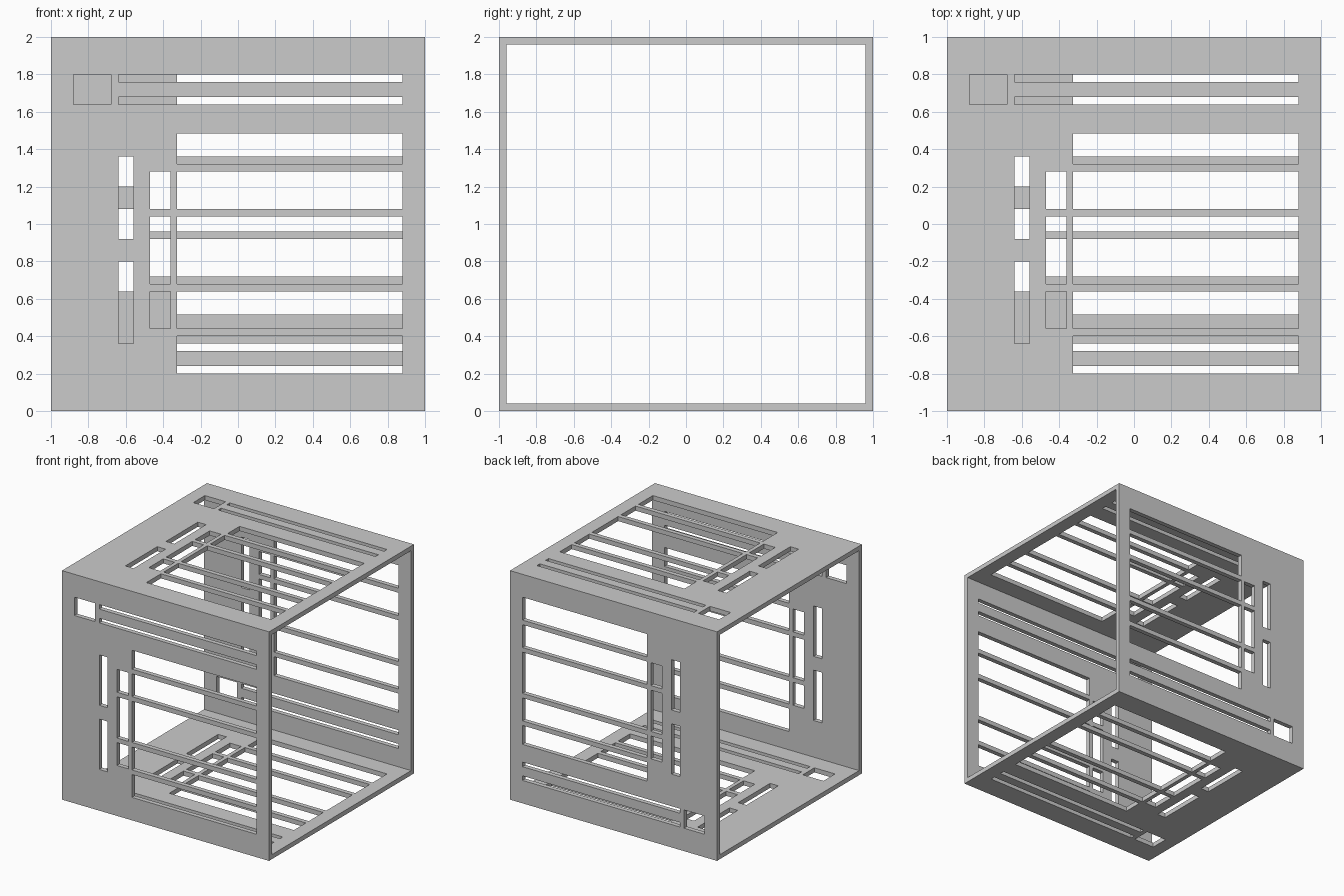
import bpy, bmesh
from math import pi
from mathutils import Matrix

if "Cube" in bpy.data.objects:
    bpy.data.objects.remove(bpy.data.objects["Cube"])

T = 0.04  # wall thickness

# Openings in one wall: (x0, x1, height0, height1), heights 0..2
openings = [
    (-0.88, -0.68, 1.64, 1.80),                                   # square window
    (-0.64, 0.88, 1.76, 1.80), (-0.64, 0.88, 1.64, 1.68),         # long slits
    (-0.64, -0.56, 0.92, 1.36), (-0.64, -0.56, 0.36, 0.80),       # upright slits
]
# Narrow column of openings beside the main slatted window
openings += [(-0.47, -0.36, a, b) for a, b in ((0.44, 0.64), (0.68, 1.04), (1.08, 1.28))]
# Slatted main window
openings += [(-0.325, 0.88, a, b) for a, b in
             ((0.20, 0.40), (0.44, 0.64), (0.68, 1.04), (1.08, 1.28), (1.32, 1.485))]

xs = sorted({-1.0, 1.0} | {v for o in openings for v in o[:2]})
hs = sorted({0.0, 2.0} | {v for o in openings for v in o[2:]})
NX, NH = len(xs) - 1, len(hs) - 1


def solid(i, j):
    """True where grid cell (i, j) of the wall is material."""
    if not (0 <= i < NX and 0 <= j < NH):
        return False
    x, h = (xs[i] + xs[i + 1]) / 2, (hs[j] + hs[j + 1]) / 2
    return not any(a < x < b and c < h < d for a, b, c, d in openings)


def add_wall(bm, rot):
    """Add one mitred, pierced wall turned about the x axis."""
    def layer(y, limit):
        return [[bm.verts.new(rot @ Matrix.Translation((x, y, max(-limit, min(limit, h - 1)))).translation)
                 for h in hs] for x in xs]
    out, inn = layer(-1, 1), layer(-1 + T, 1 - T)

    def side(a, b):
        bm.faces.new((out[a[0]][a[1]], inn[a[0]][a[1]], inn[b[0]][b[1]], out[b[0]][b[1]]))

    for i in range(NX):
        for j in range(NH):
            if not solid(i, j):
                continue
            c = [(i, j), (i + 1, j), (i + 1, j + 1), (i, j + 1)]
            bm.faces.new([out[p][q] for p, q in c])
            bm.faces.new([inn[p][q] for p, q in reversed(c)])
            # Edge walls; the mitred joints stay open and are welded later
            if j > 0 and not solid(i, j - 1):
                side(c[0], c[1])
            if not solid(i + 1, j):
                side(c[1], c[2])
            if j < NH - 1 and not solid(i, j + 1):
                side(c[2], c[3])
            if not solid(i - 1, j):
                side(c[3], c[0])


# Square tube of four identical pierced walls, open at both ends
bm = bmesh.new()
for k in range(4):
    add_wall(bm, Matrix.Rotation(k * pi / 2, 3, 'X'))
bmesh.ops.remove_doubles(bm, verts=bm.verts[:], dist=1e-4)
bmesh.ops.delete(bm, geom=[v for v in bm.verts if not v.link_faces], context='VERTS')
bmesh.ops.translate(bm, verts=bm.verts[:], vec=(0, 0, 1))
bmesh.ops.recalc_face_normals(bm, faces=bm.faces[:])
mesh = bpy.data.meshes.new("slatted_box_shell")
bm.to_mesh(mesh)
bm.free()
bpy.context.collection.objects.link(bpy.data.objects.new("slatted_box_shell", mesh))
